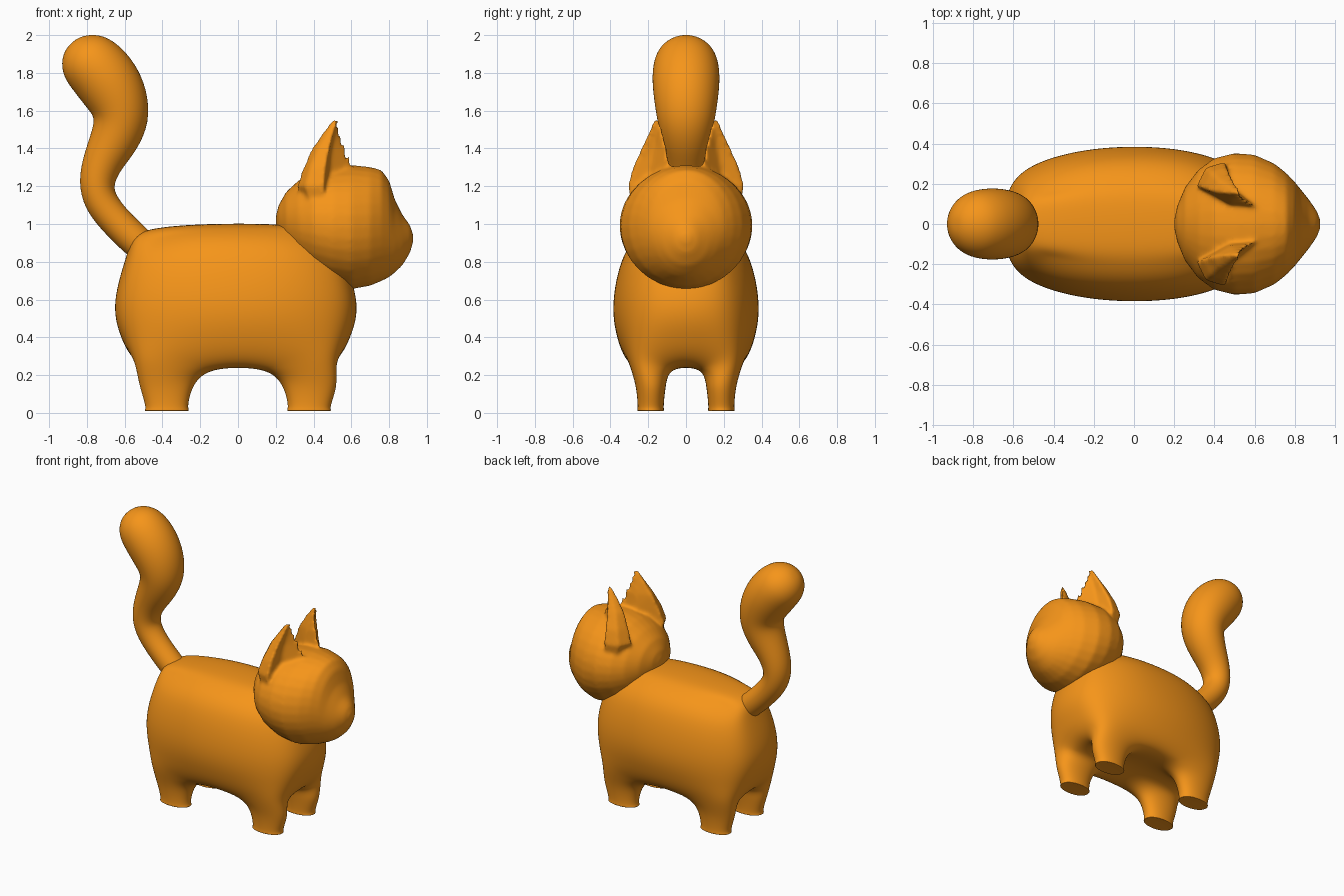
import bpy, bmesh
from math import sin, cos, pi
from mathutils import Vector

if "Cube" in bpy.data.objects:
    bpy.data.objects.remove(bpy.data.objects["Cube"])

orange = bpy.data.materials.new("orange")
orange.diffuse_color = (0.92, 0.30, 0.01, 1)
orange.use_nodes = True
orange.node_tree.nodes["Principled BSDF"].inputs["Base Color"].default_value = orange.diffuse_color


def finish(bm, name):
    bmesh.ops.recalc_face_normals(bm, faces=bm.faces)
    for f in bm.faces:
        f.smooth = True
    me = bpy.data.meshes.new(name)
    bm.to_mesh(me)
    bm.free()
    me.materials.append(orange)
    ob = bpy.data.objects.new(name, me)
    bpy.context.collection.objects.link(ob)
    return ob


def subsurf(ob, levels):
    m = ob.modifiers.new("smooth", 'SUBSURF')
    m.levels = m.render_levels = levels


def loft(bm, rings):
    vs = [[bm.verts.new(p) for p in r] for r in rings]
    n = len(vs[0])
    for a, b in zip(vs, vs[1:]):
        for i in range(n):
            bm.faces.new((a[i], a[(i + 1) % n], b[(i + 1) % n], b[i]))
    bm.faces.new(vs[0][::-1])
    bm.faces.new(vs[-1])


def fit_cage(bm, rounds=10):
    # move the cage so that its smooth surface passes through the given points
    goal = {v: v.co.copy() for v in bm.verts}
    for _ in range(rounds):
        step = {}
        for v in bm.verts:
            n = len(v.link_edges)
            s = v.co * n * n
            for e in v.link_edges:
                s = s + 4 * e.other_vert(v).co
            for l in v.link_loops:
                s = s + l.link_loop_next.link_loop_next.vert.co
            step[v] = goal[v] - s / (n * (n + 5))
        for v, d in step.items():
            v.co += d


# Body with four legs: rows are ends (rear x, front x, y, z),
# sides (x, y, z), corners (rear x, front x, y, z)
layers = [
    ((-.50, .48, .09, .24), (.17, .28, .24), (-.50, .48, .27, .27)),
    ((-.61, .585, .11, .40), (.19, .355, .40), (-.51, .49, .28, .40)),
    ((-.635, .61, .12, .60), (.20, .37, .60), (-.51, .485, .28, .60)),
    ((-.575, .54, .11, .84), (.20, .31, .84), (-.47, .44, .23, .83)),
    ((-.49, .46, .09, .955), (.20, .20, .955), (-.42, .40, .16, .93)),
]
inner = {0: (.16, .09, .24), 4: (.20, .09, .993)}
bm = bmesh.new()
V = {}
for k, (end, side, corner) in enumerate(layers):
    for i in range(4):
        for j in range(4):
            sx, sy = (-1 if i < 2 else 1), (-1 if j < 2 else 1)
            ox, oy = i in (0, 3), j in (0, 3)
            if ox:
                q = corner if oy else end
                p = (q[0] if i == 0 else q[1], sy * q[2], q[3])
            elif oy or k in inner:
                q = side if oy else inner[k]
                p = (sx * q[0], sy * q[1], q[2])
            else:
                continue
            V[i, j, k] = bm.verts.new(p)

rim = [(0, 0), (1, 0), (2, 0), (3, 0), (3, 1), (3, 2),
       (3, 3), (2, 3), (1, 3), (0, 3), (0, 2), (0, 1)]
for k in range(4):
    for a, b in zip(rim, rim[1:] + rim[:1]):
        bm.faces.new((V[(*a, k)], V[(*b, k)], V[(*b, k + 1)], V[(*a, k + 1)]))
for i in range(3):
    for j in range(3):
        cell = [(i, j), (i + 1, j), (i + 1, j + 1), (i, j + 1)]
        bm.faces.new([V[(*c, 4)] for c in cell])
        ring = [V[(*c, 0)] for c in cell]
        if i != 1 and j != 1:
            cx, cy = (i - 1) * .377, (j - 1) * .187
            for z, hx, hy in ((.14, .103, .058), (.03, .082, .050), (.01, .070, .041)):
                low = [bm.verts.new((cx + sx * hx, cy + sy * hy, z))
                       for sx, sy in ((-1, -1), (1, -1), (1, 1), (-1, 1))]
                for a in range(4):
                    b = (a + 1) % 4
                    bm.faces.new((ring[a], ring[b], low[b], low[a]))
                ring = low
        bm.faces.new(ring)
bmesh.ops.recalc_face_normals(bm, faces=bm.faces)
fit_cage(bm)
subsurf(finish(bm, "body"), 4)

# Head: elliptical sections along x (x, top z, bottom z, half width)
sections = [
    (.20, 1.04, 1.00, .02), (.215, 1.10, .94, .09), (.255, 1.17, .86, .185),
    (.32, 1.23, .78, .27), (.40, 1.28, .72, .328), (.50, 1.307, .675, .353),
    (.60, 1.312, .655, .345), (.70, 1.302, .673, .30), (.76, 1.285, .698, .252),
    (.80, 1.23, .718, .21), (.83, 1.13, .742, .173), (.87, 1.05, .78, .123),
    (.91, .995, .845, .065), (.928, .945, .905, .02)]
N = 32
bm = bmesh.new()
loft(bm, [[(x, w * cos(2 * pi * a / N), (t + b) / 2 + (t - b) / 2 * sin(2 * pi * a / N))
           for a in range(N)] for x, t, b, w in sections])

# Ears: sections going up (z, front x, inner y, back x, outer x, outer y)
ear = [
    (1.08, .60, .09, .36, .45, .29), (1.20, .62, .088, .31, .455, .31),
    (1.30, .608, .088, .345, .465, .284), (1.40, .578, .10, .388, .485, .238),
    (1.50, .548, .122, .46, .515, .192), (1.555, .537, .138, .50, .522, .166)]
for s in (-1, 1):
    rings = []
    for z, xf, yi, xb, xo, yo in ear:
        F, O = Vector((xf, yi)), Vector((xo, yo))
        B = Vector((xb, .55 * yi + .45 * yo))
        inside = Vector(((xf + xb) / 2, yi + .01))
        outside = (B + O) / 2 + Vector((-.12, .15)) * (yo - yi)
        hollow = ((F + O) / 2).lerp(B, .28)
        rings.append([(p.x, s * p.y, z) for p in (F, inside, B, outside, O, hollow)])
    loft(bm, rings)
head = finish(bm, "head")
m = head.modifiers.new("merge", 'REMESH')
m.mode = 'VOXEL'
m.voxel_size = .012
m.use_smooth_shade = True
m = head.modifiers.new("soften", 'SMOOTH')
m.factor = .5
m.iterations = 8

# Tail: round sections along a curved path (x, z, radius)
path = [
    (-.45, .83, .08), (-.54, .91, .088), (-.65, 1.015, .086), (-.733, 1.12, .091),
    (-.752, 1.22, .096), (-.718, 1.33, .107), (-.655, 1.44, .130),
    (-.612, 1.55, .149), (-.635, 1.66, .166), (-.69, 1.755, .175),
    (-.74, 1.815, .172), (-.775, 1.848, .166), (-.815, 1.885, .152),
    (-.852, 1.921, .118), (-.876, 1.946, .07), (-.885, 1.955, .025)]
pts = [Vector((x, 0, z)) for x, z, r in path]
rings = []
N = 24
for i, (x, z, r) in enumerate(path):
    t = (pts[min(i + 1, len(pts) - 1)] - pts[max(i - 1, 0)]).normalized()
    side = Vector((t.z, 0, -t.x))
    rings.append([pts[i] + r * (side * cos(2 * pi * a / N)
                                + Vector((0, 1.03, 0)) * sin(2 * pi * a / N))
                  for a in range(N)])
bm = bmesh.new()
loft(bm, rings)
subsurf(finish(bm, "tail"), 2)
